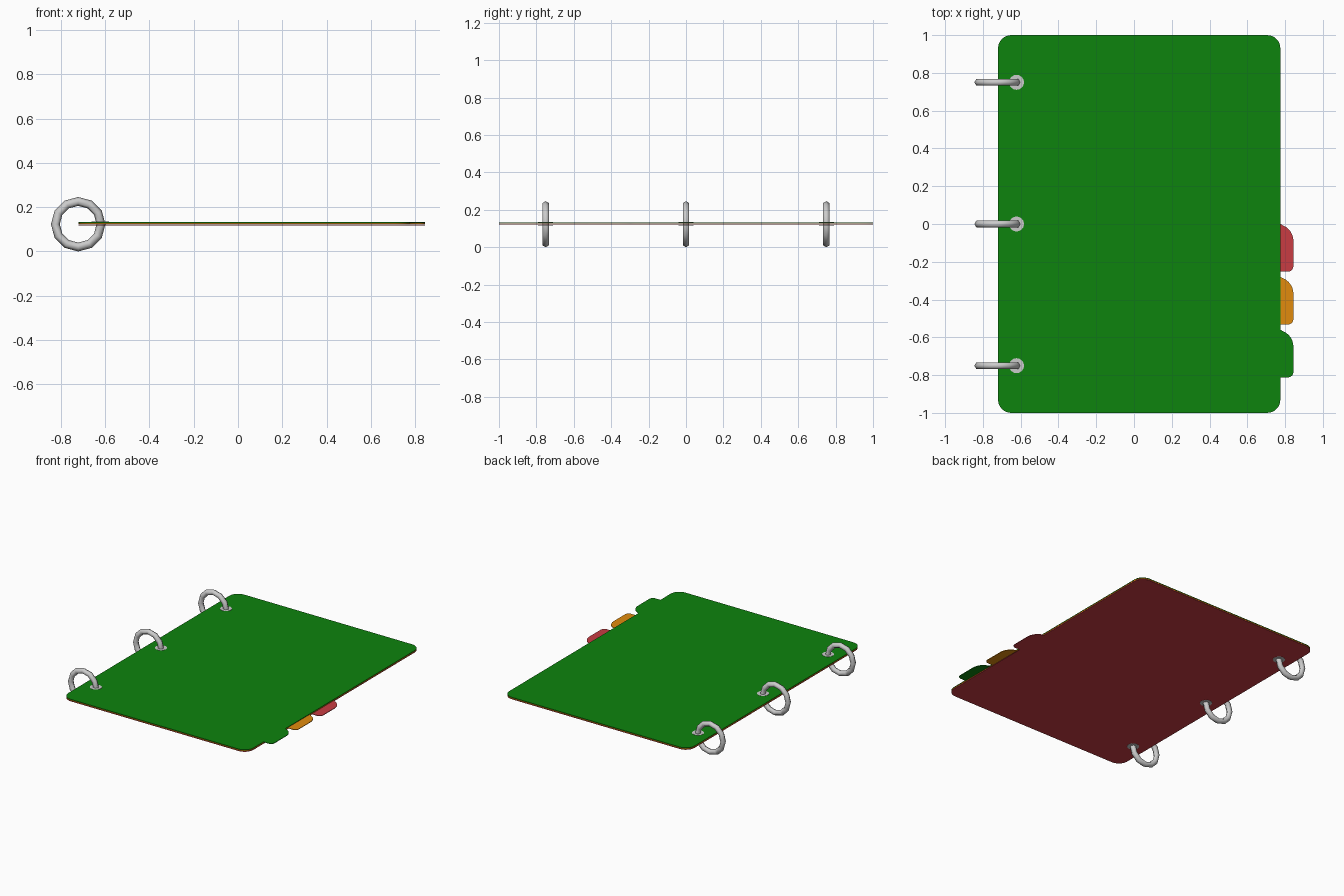
import bpy
from math import cos, sin, pi, radians

if "Cube" in bpy.data.objects:
    bpy.data.objects.remove(bpy.data.objects["Cube"])

X0, X1 = -0.72, 0.775          # sheet edges
TAB_X = 0.844                  # outer edge of the tabs
HOLE_X, HOLES = -0.622, (0.75, 0.0, -0.75)
RING_R, RING_T, MID = 0.103, 0.0200, 0.123


def material(name, rgb):
    m = bpy.data.materials.new(name)
    m.diffuse_color = (*rgb, 1)
    m.use_nodes = True
    m.node_tree.nodes["Principled BSDF"].inputs["Base Color"].default_value = m.diffuse_color
    return m


def arc(cx, cy, rx, ry, a0, a1, n):
    return [(cx + rx * cos(radians(a0 + (a1 - a0) * i / n)),
             cy + ry * sin(radians(a0 + (a1 - a0) * i / n))) for i in range(n + 1)]


def circle(cx, cy, r, n=16):
    return arc(cx, cy, r, r, 0, 360, n)[:-1]


def plate(name, loops, z, thick, mat=None):
    """Flat plate from closed outlines; inner outlines become holes."""
    cu = bpy.data.curves.new(name, 'CURVE')
    cu.dimensions, cu.fill_mode, cu.extrude = '2D', 'BOTH', thick / 2
    for pts in loops:
        s = cu.splines.new('POLY')
        s.points.add(len(pts) - 1)
        for p, (x, y) in zip(s.points, pts):
            p.co = (x, y, 0, 1)
        s.use_cyclic_u = True
    ob = bpy.data.objects.new(name, cu)
    bpy.context.collection.objects.link(ob)
    ob.location.z = z
    bpy.ops.object.select_all(action='DESELECT')
    ob.select_set(True)
    bpy.context.view_layer.objects.active = ob
    bpy.ops.object.convert(target='MESH')
    ob = bpy.context.object
    ob.name = name
    if mat:
        ob.data.materials.append(mat)
    return ob


def sheet_outline(tab_top):
    """Rounded page with an index tab on the right edge."""
    r, b = 0.07, tab_top - 0.252
    pts = arc(X0 + r, 1 - r, r, r, 180, 90, 6)
    pts += arc(X1 - r, 1 - r, r, r, 90, 0, 6)
    pts += [(X1, tab_top)]
    pts += arc(TAB_X - 0.09, tab_top - 0.09, 0.09, 0.09, 55, 0, 5)
    pts += arc(TAB_X - 0.028, b + 0.028, 0.028, 0.028, 0, -90, 4)
    pts += [(X1, b)]
    pts += arc(X1 - r, r - 1, r, r, 0, -90, 6)
    pts += arc(X0 + r, r - 1, r, r, -90, -180, 6)
    return pts


# Divider sheets, bottom to top
step, thick = 0.0055, 0.004
sheets = [("red", (0.58, 0.045, 0.055), 0.0),
          ("orange", (0.75, 0.26, 0.004), -0.28),
          ("green", (0.004, 0.23, 0.004), -0.56)]
for i, (name, rgb, tab_top) in enumerate(sheets):
    z = 0.1255 + (i - 1) * step
    holes = [circle(HOLE_X, y, 0.022) for y in HOLES]
    plate(name + "_divider", [sheet_outline(tab_top)] + holes, z, thick,
          material(name, rgb))

# Eyelet washers on both outer faces, and binder rings through the holes
for k, y in enumerate(HOLES):
    for side, z in (("top", 0.1338), ("bottom", 0.1172)):
        plate(f"eyelet_{side}_{k}", [circle(HOLE_X, y, 0.04), circle(HOLE_X, y, 0.016)],
              z, 0.0016)
    bpy.ops.mesh.primitive_torus_add(
        major_segments=12, minor_segments=6, major_radius=RING_R, minor_radius=RING_T,
        location=(HOLE_X - RING_R + 0.003, y, MID), rotation=(pi / 2, 0, 0))
    bpy.ops.object.shade_smooth()
    bpy.context.object.name = f"binder_ring_{k}"
